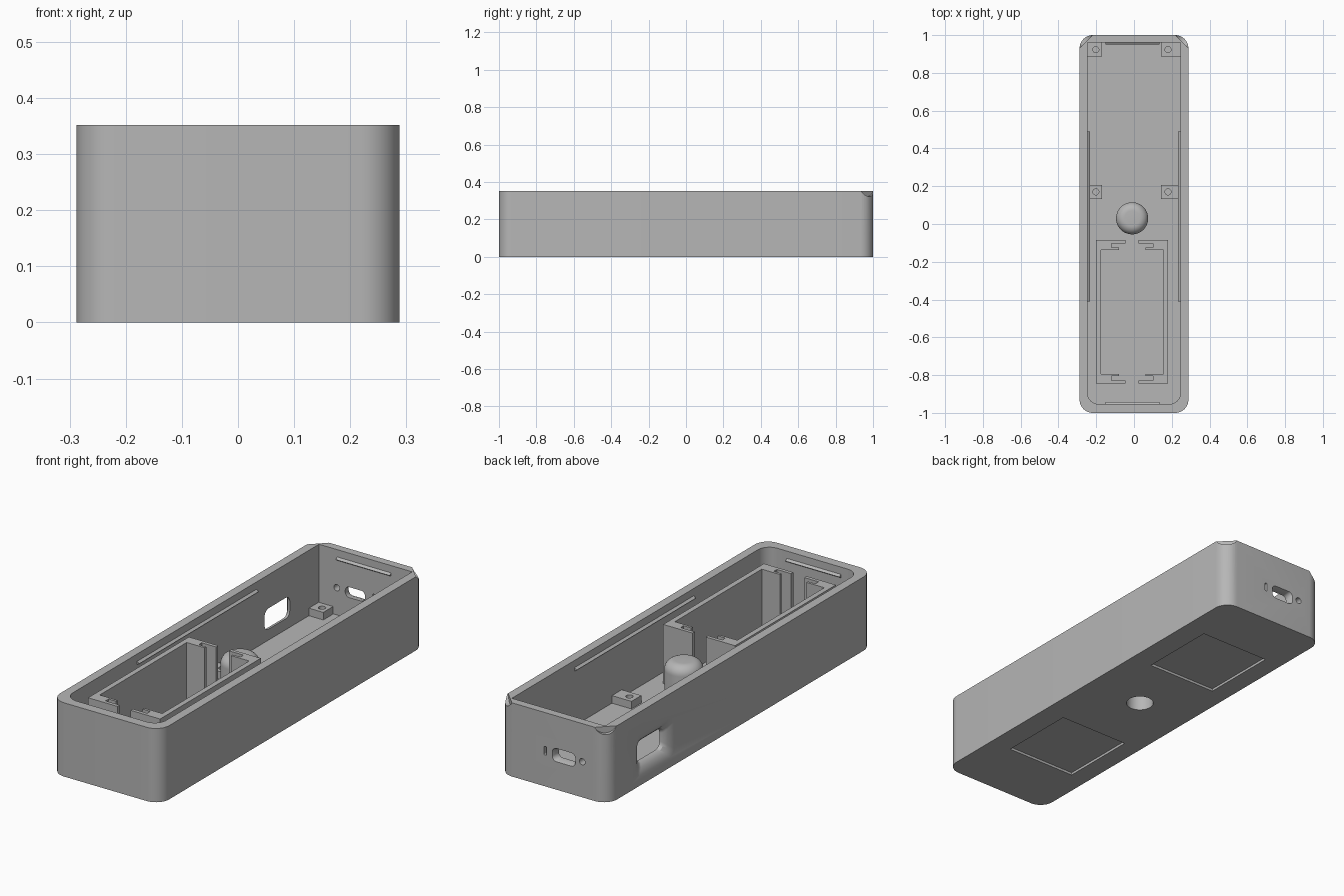
import bpy, bmesh
from math import sin, cos, pi
from mathutils import Vector

if "Cube" in bpy.data.objects:
    bpy.data.objects.remove(bpy.data.objects["Cube"])

GREY = (0.47, 0.47, 0.47, 1)
mat = bpy.data.materials.new("plain grey")
mat.use_nodes = True
mat.diffuse_color = GREY
mat.node_tree.nodes["Principled BSDF"].inputs["Base Color"].default_value = GREY

HX, TOP, FLOOR = 0.288, 0.352, 0.04
CX = -0.01                       # centre line of the inner fittings


def loft(name, loops):
    """Closed solid through a list of equal-length point loops."""
    bm = bmesh.new()
    rings = [[bm.verts.new(p) for p in loop] for loop in loops]
    n = len(rings[0])
    for a, b in zip(rings, rings[1:]):
        for i in range(n):
            j = (i + 1) % n
            bm.faces.new((a[i], a[j], b[j], b[i]))
    bm.faces.new(rings[0][::-1])
    bm.faces.new(rings[-1])
    bmesh.ops.recalc_face_normals(bm, faces=bm.faces)
    me = bpy.data.meshes.new(name)
    bm.to_mesh(me)
    bm.free()
    me.materials.append(mat)
    ob = bpy.data.objects.new(name, me)
    bpy.context.collection.objects.link(ob)
    return ob


def rounded(cu, cv, w, h, radii, seg=10):
    """Rounded rectangle outline; radii run from the ++ corner counter-clockwise."""
    pts = []
    for k, (su, sv) in enumerate(((1, 1), (-1, 1), (-1, -1), (1, -1))):
        r = radii[k]
        if r == 0:
            pts.append((cu + su * w / 2, cv + sv * h / 2))
            continue
        for i in range(seg + 1):
            t = (k + i / seg) * pi / 2
            pts.append((cu + su * (w / 2 - r) + r * cos(t),
                        cv + sv * (h / 2 - r) + r * sin(t)))
    return pts


def circle(cu, cv, r, n=40):
    return [(cu + r * cos(2 * pi * i / n), cv + r * sin(2 * pi * i / n)) for i in range(n)]


def at(outline, axis, d):
    """Place a 2D outline at distance d along an axis."""
    return [{"x": (d, u, v), "y": (u, d, v), "z": (u, v, d)}[axis] for u, v in outline]


def prism(name, outline, axis, a, b):
    return loft(name, [at(outline, axis, a), at(outline, axis, b)])


def box(name, x0, x1, y0, y1, z0, z1):
    return prism(name, [(x0, y0), (x1, y0), (x1, y1), (x0, y1)], "z", z0, z1)


def carve(target, cutters):
    for c in cutters:
        m = target.modifiers.new("cut", "BOOLEAN")
        m.operation, m.solver, m.object = "DIFFERENCE", "EXACT", c
    bpy.context.view_layer.update()
    dg = bpy.context.evaluated_depsgraph_get()
    me = bpy.data.meshes.new_from_object(target.evaluated_get(dg))
    target.modifiers.clear()
    target.data = me
    for c in cutters:
        bpy.data.objects.remove(c)


# Outer case
case = prism("case", rounded(0, 0, 2 * HX, 2, [0.07] * 4), "z", 0, TOP)
cuts = [prism("cavity", rounded(0, 0.004, 0.492, 1.916, [0, 0, 0.06, 0.06]), "z", FLOOR, 0.5)]

# Flared window in one long wall
flare = [(-0.295, 0.31, 0.2), (-0.288, 0.29, 0.185), (-0.275, 0.23, 0.135),
         (-0.262, 0.2, 0.108), (-0.25, 0.19, 0.1), (-0.2, 0.19, 0.1)]
cuts.append(loft("window", [at(rounded(0.647, 0.142, w, h, [0.03] * 4), "x", x)
                            for x, w, h in flare]))

# Back wall: charging port, slit and pin hole
port = [(1.01, 0.13, 0.07), (0.98, 0.105, 0.05), (0.93, 0.105, 0.05)]
cuts.append(loft("port", [at(rounded(-0.055, 0.165, w, h, [0.022] * 4), "y", y)
                          for y, w, h in port]))
cuts.append(prism("slit", rounded(0.043, 0.17, 0.013, 0.042, [0.006] * 4), "y", 0.93, 1.1))
cuts.append(prism("pin_hole", circle(-0.152, 0.17, 0.015), "y", 0.93, 1.1))

# Scooped notches on the two back corners
for s in (1, -1):
    out = Vector((s, 1, 0)).normalized()
    side = Vector((s, -1, 0)).normalized()
    base = Vector((s * 0.252, 0.967, 0.375))
    ring = [base + side * u + Vector((0, 0, v)) for u, v in circle(0, 0, 0.053)]
    cuts.append(loft("notch", [ring, [p + out * 0.2 for p in ring]]))

# Underside: two shallow square recesses and the bore
for y in (0.52, -0.49):
    cuts.append(box("pad_recess", CX - 0.185, CX + 0.185, y - 0.19, y + 0.19, -0.1, 0.012))
cuts.append(prism("bore", circle(CX, 0.03, 0.062), "z", -0.1, 0.1))
carve(case, cuts)
parts = [case]

# Hollow round boss with a softened top
profile = [(0.085, FLOOR - 0.005)]
for i in range(9):
    t = i / 8 * pi / 2
    profile.append((0.04 + 0.045 * cos(t), 0.205 + 0.045 * sin(t)))
boss = loft("round_boss", [at(circle(CX, 0.03, r), "z", z) for r, z in profile])
carve(boss, [prism("boss_bore", circle(CX, 0.03, 0.062), "z", -0.1, 0.2)])
parts.append(boss)

# Four standoffs with pilot holes
for y in (0.923, 0.17):
    for x0, x1, hx in ((-0.248, -0.17, -0.202), (0.143, 0.248, 0.18)):
        post = box("standoff", x0, x1, y - 0.037, y + 0.037, FLOOR - 0.005, 0.076)
        carve(post, [prism("pilot", circle(hx, y, 0.016, 24), "z", FLOOR, 0.2)])
        parts.append(post)

# Battery cradle: two mirrored walls with T-shaped contact slots at the ends
end = [(0.19, 0.38), (0.035, 0.38), (0.035, 0.363), (0.11, 0.363),
       (0.11, 0.34), (0.07, 0.34), (0.07, 0.328), (0.165, 0.328)]
half = end + [(u, -v) for u, v in reversed(end)]
for s, label in ((1, "left"), (-1, "right")):
    parts.append(prism("battery_cradle_" + label,
                       [(CX + s * u, v - 0.465) for u, v in half], "z", FLOOR - 0.005, 0.322))

# Snap ridges near the rim
for s in (1, -1):
    tri = [(s * 0.25, 0.298), (s * 0.234, 0.309), (s * 0.25, 0.32)]
    parts.append(prism("side_snap_ridge", tri, "y", -0.41, 0.49))
    wall = 0.962 if s > 0 else -0.954
    tri = [(wall + s * 0.004, 0.298), (wall - s * 0.012, 0.309), (wall + s * 0.004, 0.32)]
    parts.append(prism("end_snap_ridge", tri, "x", -0.15, 0.135))

# Smooth the curves, keep the edges crisp
bpy.ops.object.select_all(action="DESELECT")
for ob in parts:
    ob.select_set(True)
bpy.context.view_layer.objects.active = case
bpy.ops.object.shade_smooth_by_angle(angle=0.5)
